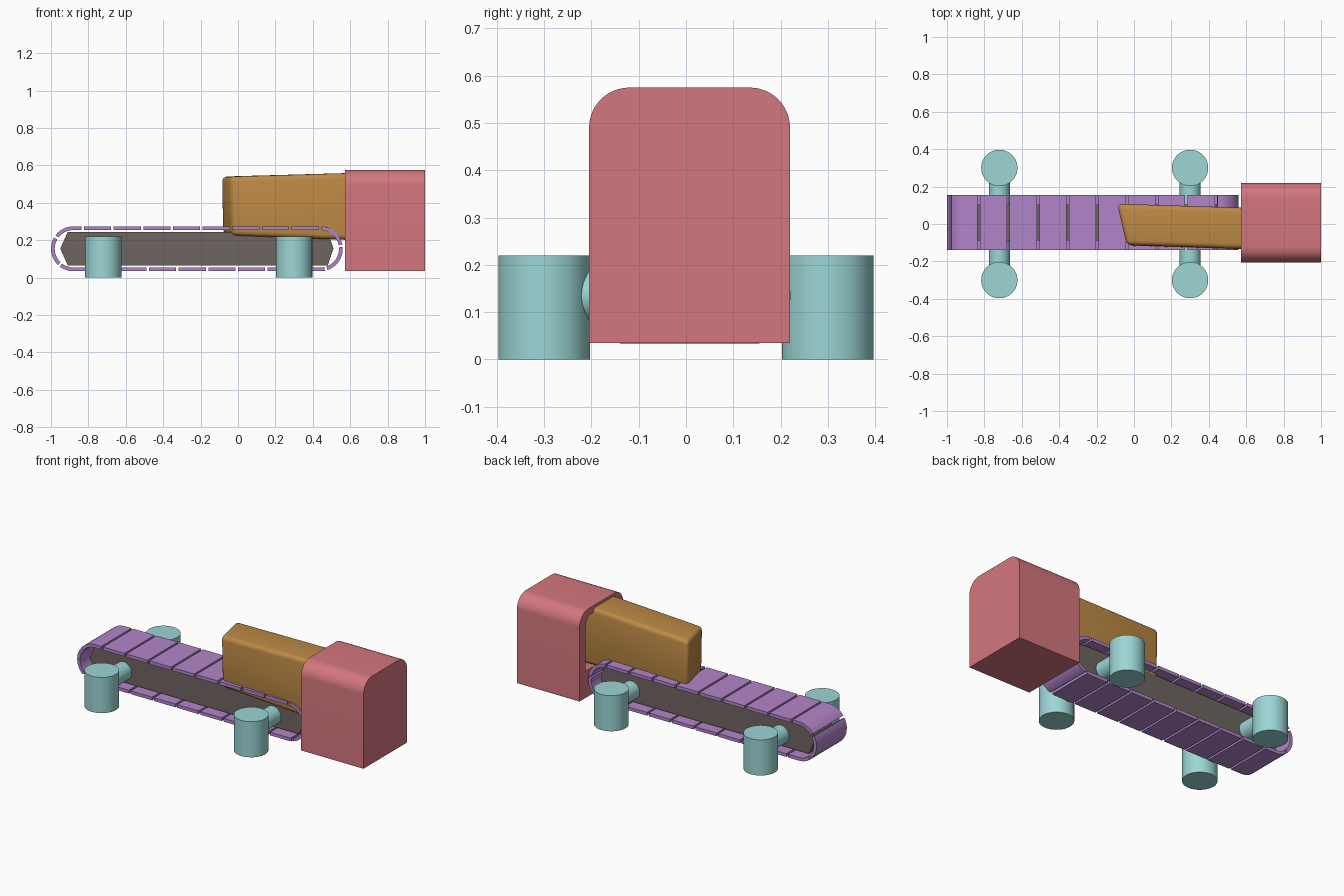
import bpy, bmesh, math
from mathutils import Vector

if "Cube" in bpy.data.objects:
    bpy.data.objects.remove(bpy.data.objects["Cube"])

YC = 0.0075          # centre line of the belt and box


def material(name, srgb):
    m = bpy.data.materials.new(name)
    lin = [c / 12.92 if c <= 0.04045 else ((c + 0.055) / 1.055) ** 2.4 for c in srgb]
    m.diffuse_color = (*lin, 1)
    m.use_nodes = True
    m.node_tree.nodes["Principled BSDF"].inputs["Base Color"].default_value = m.diffuse_color
    return m


RED = material("red", (0.83, 0.465, 0.495))
TEAL = material("pale teal", (0.61, 0.84, 0.835))
BROWN = material("ochre brown", (0.74, 0.54, 0.27))
PURPLE = material("purple", (0.70, 0.52, 0.79))
GREY = material("dark grey", (0.435, 0.395, 0.38))


def finish(name, bm, mat, smooth=True):
    bmesh.ops.recalc_face_normals(bm, faces=bm.faces)
    me = bpy.data.meshes.new(name)
    bm.to_mesh(me)
    bm.free()
    ob = bpy.data.objects.new(name, me)
    bpy.context.collection.objects.link(ob)
    me.materials.append(mat)
    if smooth:
        bpy.ops.object.select_all(action='DESELECT')
        ob.select_set(True)
        bpy.context.view_layer.objects.active = ob
        bpy.ops.object.shade_smooth_by_angle(angle=math.radians(35))
    return ob


def skin(bm, loops, cap=True):
    """Join closed loops of points with quads, and cap both ends."""
    rings = [[bm.verts.new(p) for p in lp] for lp in loops]
    for a, b in zip(rings, rings[1:]):
        n = len(a)
        for i in range(n):
            bm.faces.new((a[i], a[(i + 1) % n], b[(i + 1) % n], b[i]))
    if cap:
        bm.faces.new(rings[0])
        bm.faces.new(rings[-1])


# belt: separate slats following a stadium path
X0, X1, ZC, R, T = -0.88, 0.44, 0.154, 0.110, 0.010
STRAIGHT, ARC = X1 - X0, math.pi * R
TOTAL = 2 * (STRAIGHT + ARC)
COUNT, GAP = 21, 0.013


def path(s):
    """Point and outward normal in the x-z plane, clockwise from the top left."""
    s %= TOTAL
    if s < STRAIGHT:
        return Vector((X0 + s, 0, ZC + R)), Vector((0, 0, 1))
    s -= STRAIGHT
    if s < ARC:
        n = Vector((math.sin(s / R), 0, math.cos(s / R)))
        return Vector((X1, 0, ZC)) + n * R, n
    s -= ARC
    if s < STRAIGHT:
        return Vector((X1 - s, 0, ZC - R)), Vector((0, 0, -1))
    s -= STRAIGHT
    n = Vector((-math.sin(s / R), 0, -math.cos(s / R)))
    return Vector((X0, 0, ZC)) + n * R, n


bm = bmesh.new()
pitch = TOTAL / COUNT
for k in range(COUNT):
    start = 0.05 + k * pitch + GAP / 2
    loops = []
    for i in range(11):
        p, n = path(start + (pitch - GAP) * i / 10)
        loops.append([p + n * t + Vector((0, y, 0)) for t, y in
                      ((T, -0.14), (T, 0.155), (-T, 0.155), (-T, -0.14))])
    skin(bm, loops)
finish("belt_slats", bm, PURPLE)

# core plate inside the belt
profile = [(-0.95, 0.155), (-0.91, 0.245), (0.44, 0.245), (0.475, 0.24),
           (0.485, 0.23), (0.51, 0.155), (0.48, 0.065), (-0.91, 0.065)]
bm = bmesh.new()
skin(bm, [[(x, y, z) for x, z in profile] for y in (-0.088, 0.103)])
finish("belt_core", bm, GREY, smooth=False)


# legs with a short arm running in to the core
def cylinder(name, a, b, r):
    a, b = Vector(a), Vector(b)
    bm = bmesh.new()
    bmesh.ops.create_cone(bm, cap_ends=True, segments=48, radius1=r, radius2=r,
                          depth=(b - a).length)
    turn = Vector((0, 0, 1)).rotation_difference((b - a).normalized())
    for v in bm.verts:
        v.co = turn @ v.co + (a + b) / 2
    finish(name, bm, TEAL)


for end, x in (("left", -0.72), ("right", 0.30)):
    for side, s in (("front", -1), ("back", 1)):
        y = 0.3 * s
        cylinder(f"{side}_{end}_leg", (x, y, 0), (x, y, 0.22), 0.097)
        cylinder(f"{side}_{end}_arm", (x, y, 0.135), (x, YC + 0.08 * s, 0.135), 0.056)


# hollow box, open towards the belt, with a rounded top
def arch(x, half, z0, z1, r):
    pts = [(x, YC - half, z0)]
    for cy, a0 in ((YC - half + r, 180), (YC + half - r, 90)):
        for i in range(13):
            a = math.radians(a0 - 90 * i / 12)
            pts.append((x, cy + r * math.cos(a), z1 - r + r * math.sin(a)))
    return pts + [(x, YC + half, z0)]


outer = (0.2125, 0.035, 0.575, 0.085)
inner = (0.153, 0.20, 0.535, 0.06)
bm = bmesh.new()
skin(bm, [arch(1.0, *outer), arch(0.573, *outer), arch(0.573, *inner), arch(0.94, *inner)])
finish("end_box", bm, RED)

# slightly turned and tapered block running into the box
bm = bmesh.new()
left = [(-0.03, -0.116, 0.225), (-0.085, 0.108, 0.232), (-0.09, 0.108, 0.54), (-0.04, -0.112, 0.54)]
right = [(0.88, -0.145, 0.19), (0.88, 0.078, 0.19), (0.88, 0.078, 0.567), (0.88, -0.143, 0.567)]
skin(bm, [left, right])
bmesh.ops.bevel(bm, geom=bm.edges[:], offset=0.026, segments=4, profile=0.5, affect='EDGES')
finish("sliding_block", bm, BROWN)
